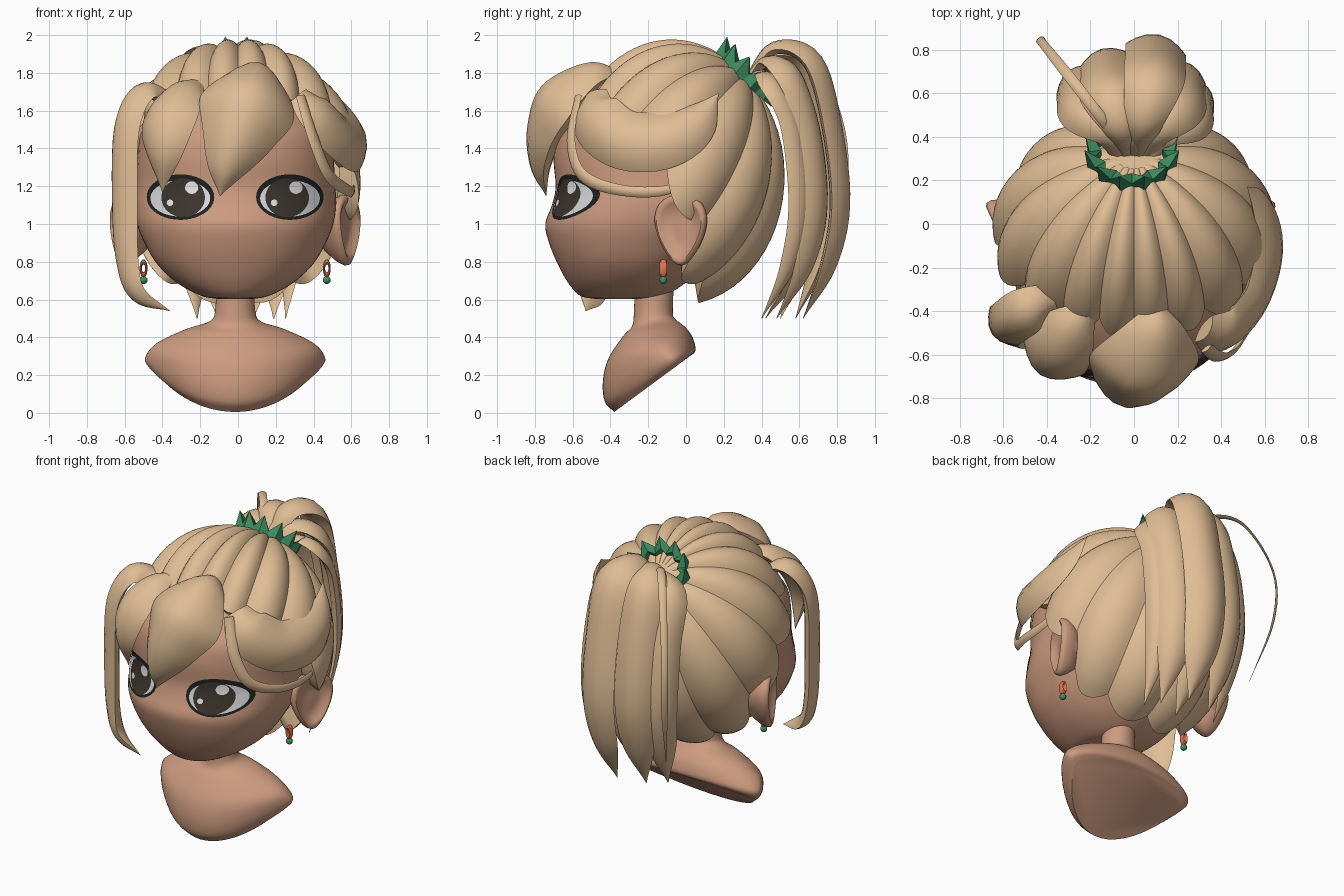
import bpy, bmesh, math
from math import sin, cos, pi, radians
from mathutils import Vector
from mathutils.bvhtree import BVHTree

default = bpy.data.objects.get("Cube")
if default:
    bpy.data.objects.remove(default, do_unlink=True)


def material(name, r, g, b):
    mat = bpy.data.materials.new(name)
    mat.use_nodes = True
    mat.diffuse_color = (r, g, b, 1)
    shader = mat.node_tree.nodes["Principled BSDF"]
    shader.inputs["Base Color"].default_value = (r, g, b, 1)
    shader.inputs["Roughness"].default_value = 0.7
    return mat


HAIR = material("blonde hair", .74, .51, .3)
SKIN = material("warm skin", .61, .33, .215)
GREEN = material("green", .05, .28, .12)
ORANGE = material("orange", .78, .18, .08)
BLACK = material("eye rim black", .014, .014, .014)
WHITE = material("eye white", .68, .69, .7)
IRIS = material("dark brown iris", .046, .036, .027)
SHINE = material("eye highlight", .9, .9, .9)

MID = -.015                       # the face sits slightly off centre
SKULL = Vector((0, -.05, 1.27))   # centre of the head


def skin_rows(name, rows, mat, caps=(True, True), smooth=40, recalc=True):
    """Join closed rows of points into one surface."""
    bm = bmesh.new()
    loops = [[bm.verts.new(p) for p in row] for row in rows]
    n = len(loops[0])
    for a, b in zip(loops, loops[1:]):
        for j in range(n):
            k = (j + 1) % n
            bm.faces.new((a[j], a[k], b[k], b[j]))
    if caps[0]:
        bm.faces.new(loops[0][::-1])
    if caps[1]:
        bm.faces.new(loops[-1])
    if recalc:
        bmesh.ops.recalc_face_normals(bm, faces=bm.faces)
    mesh = bpy.data.meshes.new(name)
    bm.to_mesh(mesh)
    bm.free()
    mesh.materials.append(mat)
    obj = bpy.data.objects.new(name, mesh)
    bpy.context.collection.objects.link(obj)
    if smooth:
        finish(obj, smooth)
    return obj


def finish(obj, angle=40):
    bpy.ops.object.select_all(action='DESELECT')
    obj.select_set(True)
    bpy.context.view_layer.objects.active = obj
    bpy.ops.object.shade_smooth_by_angle(angle=radians(angle))


def spline(points, steps):
    """Catmull-Rom samples through tuples of any length."""
    pts = [Vector(p) for p in points]
    pts = [pts[0] * 2 - pts[1]] + pts + [pts[-1] * 2 - pts[-2]]
    out = []
    for a, b, c, d in zip(pts, pts[1:], pts[2:], pts[3:]):
        for i in range(steps):
            t = i / steps
            out.append((b * 2 + (c - a) * t + (a * 2 - b * 5 + c * 4 - d) * t ** 2
                        + (b * 3 - a - c * 3 + d) * t ** 3) / 2)
    return out + [pts[-2]]


def loft(name, rings, mat):
    """Rings: front y, front z, back y, back z, half width, widest place, front power."""
    rows = []
    for fy, fz, by, bz, w, t, power in spline(rings, 5):
        row = []
        for j in range(64):
            a = 2 * pi * j / 64
            s = sin(a)
            v = t - t * abs(s) ** power if s < 0 else t + (1 - t) * s
            row.append((MID + w * cos(a), fy + (by - fy) * v, fz + (bz - fz) * v))
        rows.append(row)
    return skin_rows(name, rows, mat)


def lock(name, points, dome=.4, centre=SKULL):
    """A tapered strand of hair along points of x, y, z, half width."""
    path = spline(points, 6)
    rows = []
    for i, p in enumerate(path):
        pos = Vector(p[:3])
        tangent = Vector((path[min(i + 1, len(path) - 1)] - path[max(i - 1, 0)])[:3]).normalized()
        out = pos - centre
        out = (out - tangent * out.dot(tangent)).normalized()
        side = tangent.cross(out)
        w = max(p[3], .003)
        row = []
        for j in range(16):
            a = 2 * pi * j / 16
            h = sin(a) ** 2 * (dome if sin(a) > 0 else -.25)
            row.append(pos + side * w * cos(a) + out * w * h)
        rows.append(row)
    return skin_rows(name, rows, HAIR)


# Bust and neck
loft("bust", [(-.27, .75, -.06, .75, .105, .5, 1), (-.275, .55, -.07, .55, .105, .5, 1),
              (-.285, .46, -.06, .5, .14, .5, 1), (-.33, .41, -.01, .46, .27, .55, 1.1),
              (-.41, .29, .03, .41, .42, .6, 1.3), (-.44, .17, .05, .35, .475, .7, 1.5),
              (-.43, .06, .045, .32, .465, .75, 1.6), (-.38, .005, .02, .3, .42, .75, 1.6)], SKIN)

# Head: z, front, back, half width
profile = [(.602, -.47, -.25, .08), (.62, -.56, -.12, .18), (.69, -.625, 0, .31),
           (.79, -.68, .1, .415), (.9, -.725, .2, .48), (1, -.745, .3, .52),
           (1.1, -.71, .35, .535), (1.2, -.69, .38, .53), (1.36, -.7, .38, .52),
           (1.5, -.66, .36, .5), (1.65, -.5, .3, .4), (1.75, -.3, .1, .2)]
head = loft("head", [(f, z, b, z, w, .52, .8) for z, f, b, w in profile], SKIN)

# Eyes: thin plates laid on the face
bpy.context.view_layer.update()
face = BVHTree.FromObject(head, bpy.context.evaluated_depsgraph_get())


def face_plate(name, x, z, rx, rz, lift, mat):
    rows = []
    for f in (1, .75, .5, .25, .04):
        row = []
        for j in range(40):
            a = 2 * pi * j / 40
            start = Vector((MID + x + rx * f * cos(a), -2, z + rz * f * sin(a)))
            hit, normal, _, _ = face.ray_cast(start, Vector((0, 1, 0)))
            row.append(hit + normal * lift)
        rows.append(row)
    skin_rows(name, rows, mat, (False, True), recalc=False)


for side, s in (("left", 1), ("right", -1)):
    face_plate(side + "_eye_rim", s * .288, 1.142, .178, .121, .003, BLACK)
    face_plate(side + "_eye_white", s * .288, 1.135, .157, .097, .005, WHITE)
    face_plate(side + "_iris", s * .272, 1.138, .114, .104, .007, IRIS)
    face_plate(side + "_large_highlight", s * .272 + .045, 1.192, .034, .034, .009, SHINE)
    face_plate(side + "_small_highlight", s * .272 - .068, 1.11, .017, .017, .009, SHINE)

    # Ear with a raised rim and shallow bowl
    tilt = radians(24)
    out, back = Vector((s * cos(tilt), -sin(tilt), 0)), Vector((s * sin(tilt), cos(tilt), 0))
    base = Vector((MID + s * .57, -.02, .97))
    rows = []
    for f, d in ((.6, -.1), (.9, -.03), (1, .01), (.98, .035), (.88, .045),
                 (.76, .035), (.62, .015), (.3, .012), (.05, .015)):
        row = []
        for j in range(32):
            a = 2 * pi * j / 32
            row.append(base + back * (f * .14 * cos(a) * (1 + .35 * sin(a)))
                       + Vector((0, 0, f * .19 * sin(a))) + out * d)
        rows.append(row)
    skin_rows(side + "_ear", rows, SKIN, smooth=60)

    # Earring: a long loop with a bead
    x = MID + s * .485
    bpy.ops.mesh.primitive_torus_add(major_segments=20, minor_segments=8, major_radius=.015,
                                     minor_radius=.006, location=(x, -.12, .765),
                                     rotation=(pi / 2, 0, 0))
    loop = bpy.context.object
    loop.name = side + "_earring_loop"
    loop.scale = (1, 2.3, 3.2)
    loop.data.materials.append(ORANGE)
    finish(loop)
    bpy.ops.mesh.primitive_uv_sphere_add(segments=16, ring_count=10, radius=.021,
                                         location=(x, -.12, .703))
    bead = bpy.context.object
    bead.name = side + "_earring_bead"
    bead.data.materials.append(GREEN)
    finish(bead)

# Gathered hair: lobes running from the hair tie to the hairline, wider at the back
POLE = Vector((0, .66, .75)).normalized()
FORE = Vector((0, -POLE.z, POLE.y))
RADII = Vector((.61, .55, .675))
seams = [0, 15, 32, 55, 84, 116, 148, 180]
seams += [360 - a for a in seams[-2::-1]]
hairline = [(0, 94), (60, 96), (90, 99), (116, 104), (130, 124), (180, 127)]


def hem(phi):
    for (a, u), (b, v) in zip(hairline, hairline[1:]):
        if phi <= b:
            return u + (v - u) * (phi - a) / (b - a)
    return hairline[-1][1]


columns = [(a + (b - a) * k / 10, k / 5 - 1) for a, b in zip(seams, seams[1:]) for k in range(10)]
rows = []
for i in range(22):
    t = min(i / 20, 1)
    row = []
    for phi, u in columns:
        low = hem(min(phi, 360 - phi)) - 7 * u * u
        theta, turn = radians(8 + (low - 8) * t), radians(phi)
        d = POLE * cos(theta) + (FORE * cos(turn) + Vector((sin(turn), 0, 0))) * sin(theta)
        r = 1 + .075 * (1 - u * u) * sin(theta)
        if i == 21:
            r = .88            # tuck the hem under
        row.append(SKULL + d * RADII * r)
    rows.append(row)
skin_rows("gathered_hair", rows, HAIR, (True, False), smooth=35)

# Fringe and face locks
lock("centre_fringe", [(.1, -.36, 1.8, .02), (.09, -.48, 1.76, .15), (.05, -.61, 1.62, .255),
                       (0, -.7, 1.47, .2), (-.06, -.745, 1.3, .11), (-.095, -.74, 1.15, 0)], .75)
lock("right_fringe", [(-.2, -.38, 1.75, .03), (-.29, -.48, 1.68, .13), (-.36, -.58, 1.55, .17),
                      (-.39, -.63, 1.38, .12), (-.4, -.6, 1.17, 0)], .6)
lock("left_swept_fringe", [(.32, -.48, 1.68, .08), (.42, -.48, 1.57, .15), (.54, -.34, 1.45, .16),
                           (.6, -.13, 1.44, .16), (.58, .05, 1.53, .12), (.52, .17, 1.69, 0)], .5)
lock("left_thin_lock", [(.33, -.57, 1.68, .03), (.4, -.61, 1.45, .035), (.48, -.55, 1.26, .035),
                        (.58, -.35, 1.18, .03), (.61, -.1, 1.18, .025), (.6, .1, 1.28, 0)])
lock("right_long_lock", [(-.38, -.34, 1.66, .08), (-.5, -.4, 1.68, .11), (-.585, -.46, 1.5, .11),
                         (-.595, -.47, 1.1, .11), (-.58, -.48, .8, .1), (-.52, -.5, .63, .08),
                         (-.36, -.53, .54, 0)], .6)

# Ponytail: strands fanned by sideways spread, reach back, lift and tip position
TAIL = Vector((0, .3, 1.2))
strands = [(.09, 0, 0, .62, .14), (-.12, -.06, -.03, .58, .13), (.21, -.12, -.07, .48, .12),
           (-.24, -.14, -.08, .5, .11), (.02, -.16, -.08, .42, .14), (.28, -.2, -.13, .4, .08)]
for i, (x, reach, lift, tip, w) in enumerate(strands):
    lock("ponytail_strand_%d" % (i + 1), [
        (x * .25, .33, 1.76, .05), (x * .5, .47 + reach / 3, 1.92 + lift, w * .65),
        (x, .66 + reach, 1.85 + lift, w), (x * 1.1, .76 + reach, 1.5, w),
        (x * 1.1, .8 + reach, 1.1, w), (x, .74 + reach, .78, w * .8), (x * .9, tip, .5, 0)],
        dome=.5, centre=TAIL)
lock("ponytail_wisp", [(-.05, .36, 1.8, .025), (-.16, .5, 1.93, .025), (-.3, .68, 1.86, .025),
                       (-.42, .83, 1.5, .02), (-.42, .83, 1.15, .02), (-.34, .7, .75, 0)],
     centre=TAIL)

# Hair tie: a spiked ring
rows = []
for radius, low, high in ((.15, -.02, -.02), (.19, -.04, -.04), (.205, .01, .085), (.15, .02, .03)):
    row = []
    for j in range(24):
        a = 2 * pi * j / 24
        h = high if j % 2 else low
        r = radius + (.02 if j % 2 else -.01)
        row.append(Vector((-.01, .325, 1.785)) + POLE * h
                   + (FORE * cos(a) + Vector((sin(a), 0, 0))) * r)
    rows.append(row)
skin_rows("spiked_hair_tie", rows + [rows[0]], GREEN, (False, False), smooth=0)
